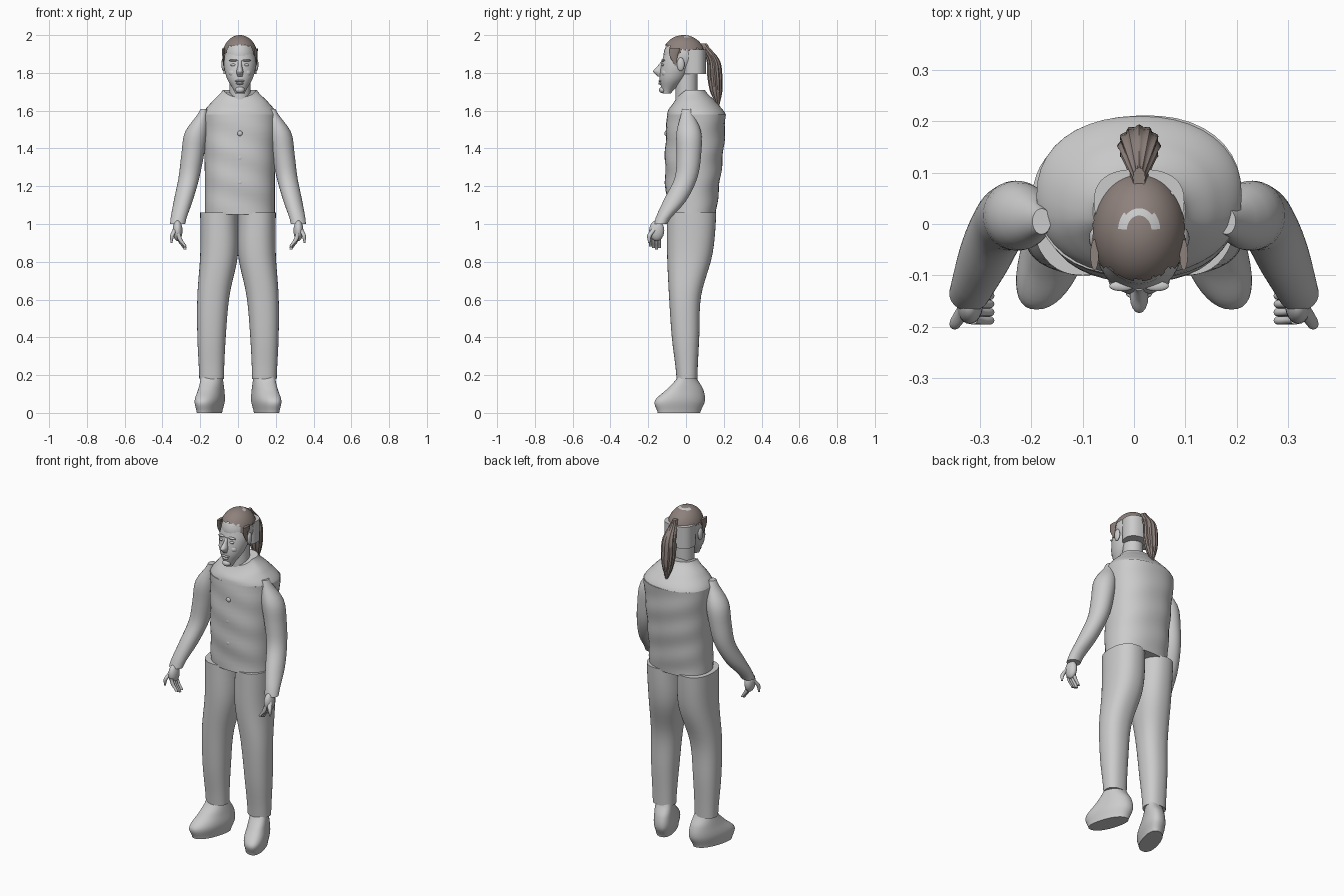
import bpy, bmesh, math
from mathutils import Vector

cube = bpy.data.objects.get("Cube")
if cube:
    bpy.data.objects.remove(cube, do_unlink=True)


def material(name, red, green, blue):
    mat = bpy.data.materials.new(name)
    mat.use_nodes = True
    colour = (red, green, blue, 1)
    mat.diffuse_color = colour
    mat.node_tree.nodes["Principled BSDF"].inputs["Base Color"].default_value = colour
    return mat


grey = material("light grey", .6, .6, .6)
brown = material("brown hair", .27, .22, .2)


def finish(name, bm, mat, angle=50):
    """Turn a bmesh into a smoothly shaded object."""
    bmesh.ops.recalc_face_normals(bm, faces=bm.faces)
    mesh = bpy.data.meshes.new(name)
    bm.to_mesh(mesh)
    bm.free()
    obj = bpy.data.objects.new(name, mesh)
    bpy.context.collection.objects.link(obj)
    mesh.materials.append(mat)
    bpy.ops.object.select_all(action="DESELECT")
    obj.select_set(True)
    bpy.context.view_layer.objects.active = obj
    bpy.ops.object.shade_smooth_by_angle(angle=math.radians(angle))
    return obj


def along(value, t):
    """Smooth curve through evenly spaced values, or a plain constant."""
    if not isinstance(value, tuple):
        return value
    last = len(value) - 1
    i = min(int(t * last), last - 1)
    u = t * last - i
    before, start = value[max(i - 1, 0)], value[i]
    end, after = value[i + 1], value[min(i + 2, last)]
    slope_in, slope_out = (end - before) / 2, (after - start) / 2
    rise = end - start
    return (start + slope_in * u + (3 * rise - 2 * slope_in - slope_out) * u ** 2
            + (slope_in + slope_out - 2 * rise) * u ** 3)


def signed_power(value, power):
    return math.copysign(abs(value) ** (2 / power), value)


def loft(name, bottom, top, x, front, back, width, side=1, mat=grey,
         power=2, splay=0, ribs=0, warp=None, steps=20, seg=40):
    """Skin level oval sections from bottom to top; width is the half width."""
    bm = bmesh.new()
    rings = []
    for step in range(steps + 1):
        t = step / steps
        near, far = along(front, t), along(back, t)
        ring = []
        for k in range(seg):
            angle = math.tau * k / seg
            swell = 1 + ribs * math.cos(angle * seg / 4)
            across = signed_power(math.cos(angle), power) * swell
            depth = signed_power(math.sin(angle), power) * swell
            y = (near + far) / 2 + depth * (far - near) / 2
            px = along(x, t) + across * along(width, t) - splay * y
            point = Vector((side * px, y, bottom + t * (top - bottom)))
            ring.append(bm.verts.new(warp(point) if warp else point))
        rings.append(ring)
    for low, high in zip(rings, rings[1:]):
        for k in range(seg):
            bm.faces.new((low[k - 1], low[k], high[k], high[k - 1]))
    bm.faces.new(rings[0])
    bm.faces.new(rings[-1])
    return finish(name, bm, mat)


def ellipsoid(location, size, seg=24):
    bm = bmesh.new()
    bmesh.ops.create_uvsphere(bm, u_segments=seg, v_segments=seg // 2, radius=1)
    for vert in bm.verts:
        vert.co = Vector(location) + Vector(c * s for c, s in zip(vert.co, size))
    return bm


def blob(name, location, size):
    finish(name, ellipsoid(location, size), grey)


# Jacket body with cloth creases, then shoulders with a dipping collar
def crease(p):
    p.y += .003 * math.sin(p.z * 40 + p.x * 12)
    return p


def dip_collar(p):
    p.z -= max(0, -p.y) * (p.z - yoke) * 6
    return p


middle = .01
yoke = 1.58
loft("jacket", 1.05, yoke, middle, (-.1, -.11, -.11, -.1), (.16, .18, .2, .21),
     (.185, .185, .19, .2), power=2.3, warp=crease)
loft("jacket_shoulders", yoke, 1.71, middle, (-.1, -.09, -.05), (.21, .16, .1),
     (.2, .15, .09), power=2.2, warp=dip_collar)
for i in range(3):
    blob("jacket_button", (middle, -.106, 1.22 + i * .13), (.014, .008, .014))

for side, label in ((-1, "right"), (1, "left")):
    # Limbs
    loft(label + "_trouser_leg", .18, 1.06, (.14, .14, .13, .1, .1),
         (-.05, -.075, -.09, -.1, -.1), (.06, .07, .08, .14, .16),
         (.065, .075, .085, .1, .1), side, power=2.3)
    loft(label + "_shoe", 0, .19, .14, (-.15, -.165, -.1, -.045),
         (.075, .1, .09, .055), (.055, .066, .06, .055), side, power=2.3, splay=.3)
    loft(label + "_sleeve", 1, 1.61, (.32, .29, .26, .24, .22, .18),
         (-.17, -.12, -.06, -.05, -.05, -.02), (-.1, 0, .06, .08, .08, .03),
         (.04, .05, .055, .06, .06, .018), side)

    # Hand with curled fingers
    blob(label + "_palm", (side * .32, -.155, .965), (.026, .04, .055))
    for i in range(4):
        y = -.14 - i * .016
        loft(label + "_finger", .865 + abs(i - 1) * .008, .95, (.28, .305, .315),
             y - .008, y + .008, (.008, .012, .01), side, seg=12)
    loft(label + "_thumb", .9, .98, (.352, .348, .33), (-.2, -.205, -.18),
         (-.19, -.18, -.15), (.005, .011, .013), side, seg=12)

    # Paired facial features and hair beside the temple
    x = middle + side * .034
    blob(label + "_eye", (x, -.122, 1.842), (.015, .008, .007))
    blob(label + "_brow", (x, -.121, 1.866), (.024, .01, .006))
    blob(label + "_cheek", (x, -.108, 1.8), (.026, .022, .022))
    temple = middle + side * .087
    blob(label + "_ear", (temple, -.028, 1.845), (.011, .02, .036))
    loft(label + "_side_lock", 1.84, 1.93, temple, (-.06, -.085, -.09),
         (-.05, -.045, -.03), (.002, .006, .008), mat=brown, seg=16)

# Neck, head and face
loft("neck", 1.62, 1.82, middle, -.055, .06, .056)
blob("skull", (middle, -.013, 1.89), (.086, .107, .104))
loft("face", 1.69, 1.93, middle, (-.125, -.14, -.13, -.11), (-.08, 0, .04, .04),
     (.025, .068, .085, .072))
loft("nose", 1.78, 1.865, middle, (-.15, -.174, -.15, -.13), -.11,
     (.014, .018, .011, .01), seg=16)
blob("upper_lip", (middle, -.135, 1.757), (.026, .012, .006))
blob("lower_lip", (middle, -.135, 1.744), (.02, .012, .007))
blob("chin", (middle, -.123, 1.71), (.025, .02, .018))
loft("head_band", 1.795, 1.925, middle, -.02, .107, .088, power=2.5)


# Hair cap trimmed along a ragged hairline
def below_hairline(face):
    p = face.calc_center_median()
    ragged = .006 * math.sin(p.x * 190) + .004 * math.sin(p.y * 330)
    edge = 1.945 if p.y < -.085 else 1.9 if p.y < -.03 else 1.92
    return p.z < edge + ragged


cap = ellipsoid((middle, -.013, 1.89), (.093, .114, .11), seg=96)
bmesh.ops.delete(cap, geom=[f for f in cap.faces if below_hairline(f)], context="FACES")
hair = finish("hair_cap", cap, brown)
hair.data.materials.append(grey)

# Pale crescent on the crown
for face in hair.data.polygons:
    reach = math.hypot(face.center.x - middle, face.center.y + .012)
    if face.center.y > -.01 and .026 < reach < .042:
        face.material_index = 1

loft("ponytail", 1.615, 1.955, middle, (.165, .13, .115, .11, .07),
     (.175, .19, .19, .175, .11), (.005, .03, .04, .035, .012),
     mat=brown, ribs=.07, seg=48)
